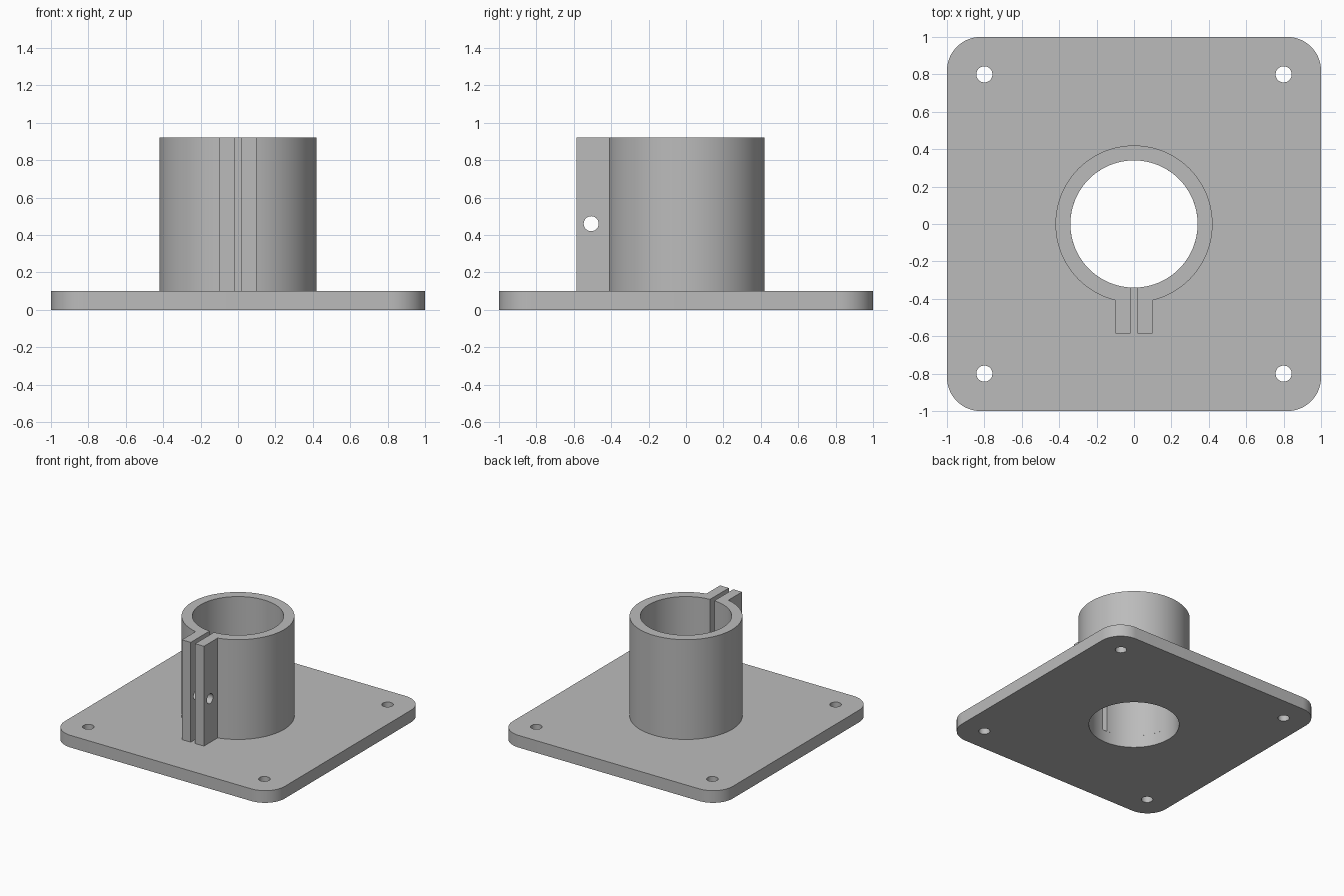
import bpy
import bmesh
from math import sin, cos, pi, asin, sqrt

cube = bpy.data.objects.get("Cube")
if cube:
    bpy.data.objects.remove(cube, do_unlink=True)

PLATE_T, TOP = 0.1, 0.92             # plate thickness, overall height
R_OUT, R_IN = 0.42, 0.34             # collar radii
SLIT, LUG_X, LUG_Y = 0.02, 0.1, -0.585  # half slit, lug outer side, lug front

grey = bpy.data.materials.new("grey")
grey.use_nodes = True
grey.diffuse_color = (0.5, 0.5, 0.5, 1)
grey.node_tree.nodes["Principled BSDF"].inputs["Base Color"].default_value = (0.5, 0.5, 0.5, 1)


def arc(cx, cy, r, a0, a1, n):
    """Points along a circular arc, ends included."""
    return [(cx + r * cos(a0 + (a1 - a0) * i / n),
             cy + r * sin(a0 + (a1 - a0) * i / n)) for i in range(n + 1)]


def prism(name, outline, z0, z1):
    """Extrude a flat outline between two heights."""
    bm = bmesh.new()
    face = bm.faces.new([bm.verts.new((x, y, z0)) for x, y in outline])
    ext = bmesh.ops.extrude_face_region(bm, geom=[face])
    for v in ext["geom"]:
        if isinstance(v, bmesh.types.BMVert):
            v.co.z = z1
    bmesh.ops.recalc_face_normals(bm, faces=bm.faces)
    mesh = bpy.data.meshes.new(name)
    bm.to_mesh(mesh)
    bm.free()
    obj = bpy.data.objects.new(name, mesh)
    bpy.context.collection.objects.link(obj)
    mesh.materials.append(grey)
    return obj


def activate(obj):
    bpy.ops.object.select_all(action="DESELECT")
    obj.select_set(True)
    bpy.context.view_layer.objects.active = obj


def drill(obj, radius, depth, loc, rot=(0, 0, 0), sides=48):
    """Cut a round hole through an object."""
    bpy.ops.mesh.primitive_cylinder_add(vertices=sides, radius=radius, depth=depth,
                                        location=loc, rotation=rot)
    cutter = bpy.context.object
    cutter.hide_render = True
    cutter.data.materials.append(grey)
    activate(obj)
    mod = obj.modifiers.new("hole", "BOOLEAN")
    mod.operation, mod.solver, mod.object = "DIFFERENCE", "EXACT", cutter
    bpy.ops.object.modifier_apply(modifier=mod.name)
    bpy.data.objects.remove(cutter, do_unlink=True)


# Base plate: rounded square with a bore and four screw holes
corner = 0.18
c = 1 - corner
outline = []
for k, (sx, sy) in enumerate([(1, 1), (-1, 1), (-1, -1), (1, -1)]):
    outline += arc(sx * c, sy * c, corner, k * pi / 2, (k + 1) * pi / 2, 16)
plate = prism("base_plate", outline, 0, PLATE_T)
drill(plate, R_IN, 1, (0, 0, 0), sides=96)
for sx in (-1, 1):
    for sy in (-1, 1):
        drill(plate, 0.043, 1, (sx * 0.8, sy * 0.8, 0))

# Split collar: open ring with two clamping lugs at the front
a_out, a_in = asin(LUG_X / R_OUT), asin(SLIT / R_IN)
ring = arc(0, 0, R_OUT, -pi / 2 + a_out, 1.5 * pi - a_out, 96)
ring += [(-LUG_X, LUG_Y), (-SLIT, LUG_Y)]
ring += arc(0, 0, R_IN, 1.5 * pi - a_in, -pi / 2 + a_in, 96)
ring += [(SLIT, LUG_Y), (LUG_X, LUG_Y)]
collar = prism("split_collar", ring, PLATE_T, TOP)
drill(collar, 0.04, 0.5, (0, -0.507, 0.46), (0, pi / 2, 0))

# Smooth round walls, keep sharp edges
for obj in (plate, collar):
    activate(obj)
    bpy.ops.object.shade_smooth_by_angle(angle=pi / 6)
